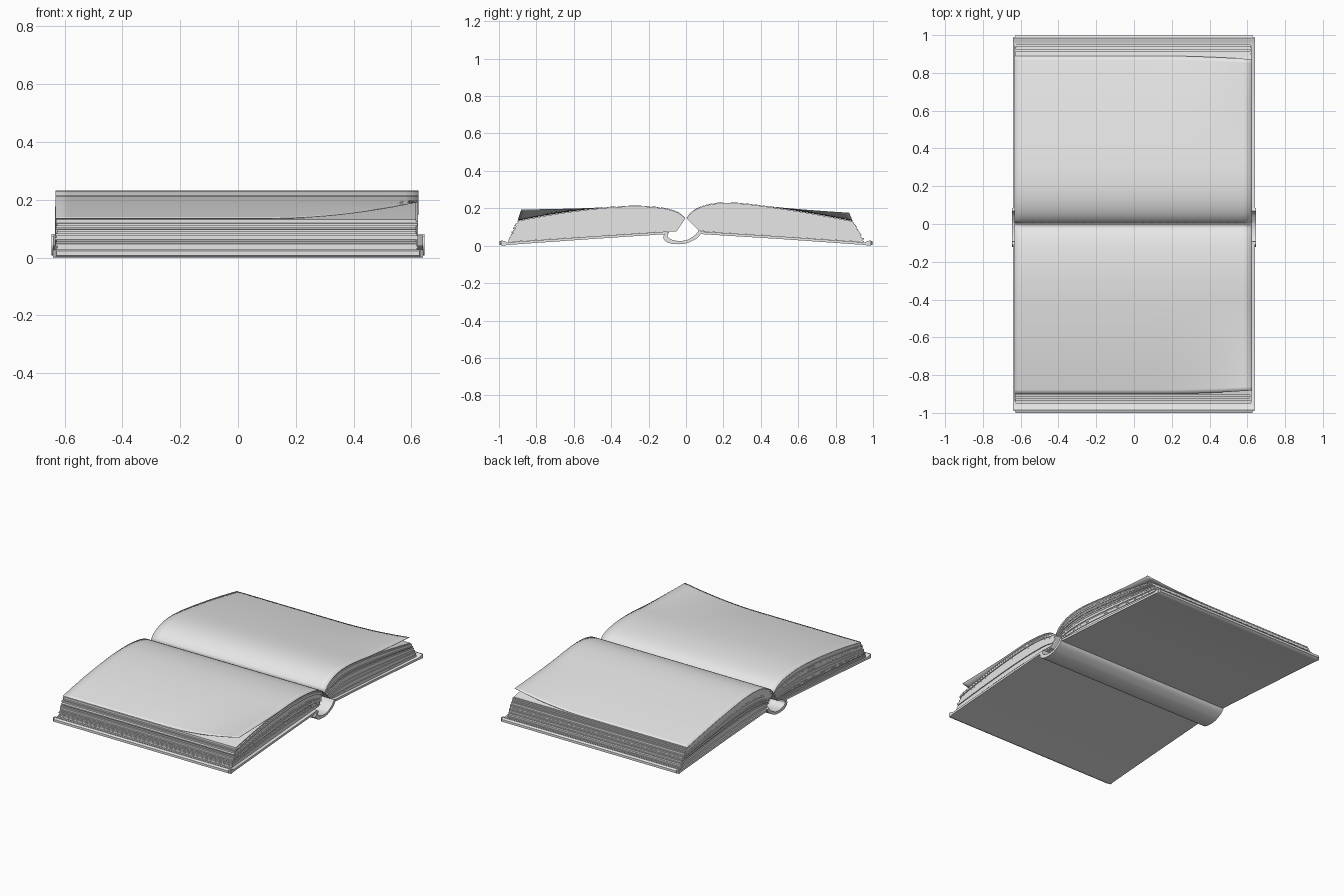
import bpy, bmesh, math, random
from mathutils import Vector
from mathutils.geometry import interpolate_bezier

if "Cube" in bpy.data.objects:
    bpy.data.objects.remove(bpy.data.objects["Cube"])

random.seed(4)
grey = bpy.data.materials.new("light_grey")
grey.diffuse_color = (0.8, 0.8, 0.8, 1)
grey.use_nodes = True
grey.node_tree.nodes["Principled BSDF"].inputs["Base Color"].default_value = grey.diffuse_color


def smooth_path(pts, n):
    """Round off a (y, z) path and resample it to n evenly spaced points."""
    p = [Vector((0, y, z)) for y, z in pts]
    tan = [(p[min(i + 1, len(p) - 1)] - p[max(i - 1, 0)]) / 2 for i in range(len(p))]
    fine = []
    for i in range(len(p) - 1):
        step = (p[i + 1] - p[i]).length / 3
        fine += interpolate_bezier(p[i], p[i] + tan[i].normalized() * step,
                                   p[i + 1] - tan[i + 1].normalized() * step, p[i + 1], 16)[:-1]
    fine.append(p[-1])
    dist = [0]
    for a, b in zip(fine, fine[1:]):
        dist.append(dist[-1] + (b - a).length)
    out, j = [], 0
    for k in range(n):
        d = dist[-1] * k / (n - 1)
        while j < len(fine) - 2 and dist[j + 1] < d:
            j += 1
        f = (d - dist[j]) / (dist[j + 1] - dist[j])
        out.append(fine[j].lerp(fine[j + 1], f))
    return out


def add_slab(bm, upper, lower, x0, x1):
    """Closed slab between two paths, running along x."""
    rows = [[bm.verts.new((x, p.y, p.z)) for p in path]
            for x in (x0, x1) for path in (upper, lower)]
    ul, ll, ur, lr = rows
    for i in range(len(upper) - 1):
        for a, b in ((ul, ur), (ur, lr), (lr, ll), (ll, ul)):
            bm.faces.new((a[i], a[i + 1], b[i + 1], b[i]))
    for i in (0, -1):
        bm.faces.new((ul[i], ur[i], lr[i], ll[i]))


def finish(name, bm, angle=35):
    bmesh.ops.recalc_face_normals(bm, faces=bm.faces)
    me = bpy.data.meshes.new(name)
    bm.to_mesh(me)
    bm.free()
    me.materials.append(grey)
    me.shade_smooth()
    me.set_sharp_from_angle(angle=math.radians(angle))
    ob = bpy.data.objects.new(name, me)
    bpy.context.collection.objects.link(ob)
    return ob


def page_block(name, top, bottom, layers=16):
    """Bundles of pages fanned between the bottom and top curves."""
    bm = bmesh.new()
    levels = [[b.lerp(t, k / layers) for b, t in zip(bottom, top)] for k in range(layers + 1)]
    for k in range(layers):
        slip = random.uniform(-0.006, 0.006) if k < layers - 1 else 0
        lo, hi = [p.copy() for p in levels[k]], [p.copy() for p in levels[k + 1]]
        side = 1 if hi[-1].y > 0 else -1
        # each bundle ends square, a little in or out of its neighbours
        end = (lo[-1].y + hi[-1].y) / 2 + side * slip
        lo[-1].y = hi[-1].y = end
        add_slab(bm, hi, lo, -0.633 + random.uniform(0, 0.009), 0.624 - random.uniform(0, 0.009))
    return finish(name, bm)


def loose_sheet(name, top, height, nx=28):
    """Top page whose outer corner curls up towards +x."""
    bm = bmesh.new()
    grid = []
    for i in range(nx + 1):
        x = -0.632 + 1.256 * i / nx
        u = max(0, (x - 0.1) / 0.52)
        row = []
        for p in top:
            v = max(0, (abs(p.y) - 0.42) / 0.47)
            lift = u ** 2 * v ** 1.6
            row.append(bm.verts.new((x, p.y * (1 - 0.02 * lift), p.z + 0.003 + height * lift)))
        grid.append(row)
    for a, b in zip(grid, grid[1:]):
        for j in range(len(top) - 1):
            bm.faces.new((a[j], b[j], b[j + 1], a[j + 1]))
    ob = finish(name, bm, 60)
    mod = ob.modifiers.new("thickness", 'SOLIDIFY')
    mod.thickness = 0.002
    mod.offset = 0


# page blocks and their curled top sheets
N = 40
back_top = smooth_path([(0.004, 0.145), (0.03, 0.178), (0.08, 0.206), (0.14, 0.222), (0.21, 0.228),
                        (0.3, 0.224), (0.42, 0.21), (0.6, 0.183), (0.75, 0.157), (0.89, 0.13)], N)
back_bottom = smooth_path([(0.07, 0.08), (0.14, 0.073), (0.5, 0.05), (0.957, 0.019)], N)
front_top = smooth_path([(-0.004, 0.145), (-0.04, 0.175), (-0.1, 0.195), (-0.19, 0.207), (-0.29, 0.21),
                         (-0.42, 0.203), (-0.6, 0.183), (-0.75, 0.16), (-0.9, 0.132)], N)
front_bottom = smooth_path([(-0.05, 0.077), (-0.13, 0.074), (-0.5, 0.05), (-0.957, 0.019)], N)
page_block("back_pages", back_top, back_bottom)
page_block("front_pages", front_top, front_bottom)
loose_sheet("back_top_sheet", back_top, 0.042)
loose_sheet("front_top_sheet", front_top, 0.055)

# cover boards with a raised lip along the outer edge
for name, side, inner in (("back_cover", 1, 0.075), ("front_cover", -1, 0.1)):
    upper = [(inner, 0.076), (0.5, 0.05), (0.955, 0.018), (0.968, 0.024), (0.985, 0.028), (1.0, 0.022)]
    lower = [(inner + 0.005, 0.062), (0.5, 0.036), (0.955, 0.004), (0.97, 0.001), (0.985, 0), (1.0, 0.007)]
    bm = bmesh.new()
    add_slab(bm, [Vector((0, side * y, z)) for y, z in upper],
             [Vector((0, side * y, z)) for y, z in lower], -0.64, 0.64)
    # round the four outer corners of the board
    corners = [e for e in bm.edges if all(abs(v.co.y) > 0.999 for v in e.verts)
               and abs(e.verts[0].co.x - e.verts[1].co.x) < 1e-5]
    bmesh.ops.bevel(bm, geom=corners, offset=0.012, segments=3, affect='EDGES')
    finish(name, bm)

# curved spine strip, hollow above
outer = smooth_path([(-0.108, 0.072), (-0.122, 0.044), (-0.1, 0.018), (-0.05, 0.008), (0, 0.012),
                     (0.04, 0.029), (0.07, 0.05), (0.086, 0.078)], 28)
inner = smooth_path([(-0.092, 0.072), (-0.098, 0.05), (-0.082, 0.035), (-0.045, 0.026), (0, 0.029),
                     (0.03, 0.044), (0.052, 0.06), (0.068, 0.082)], 28)
bm = bmesh.new()
add_slab(bm, inner, outer, -0.645, 0.645)
finish("spine", bm)
